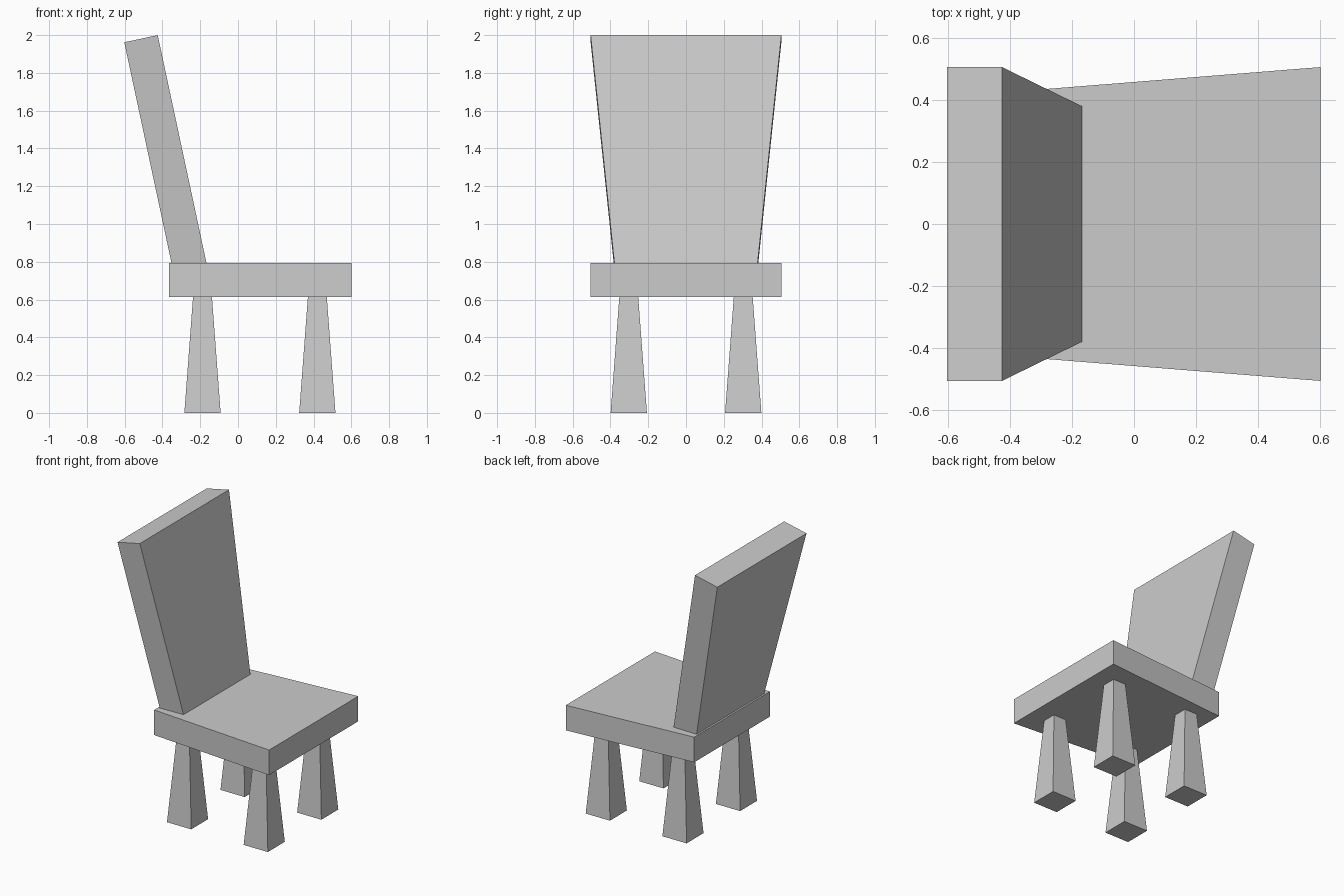
import bpy, bmesh
from math import atan2, hypot
from mathutils import Matrix, Vector

if "Cube" in bpy.data.objects:
    bpy.data.objects.remove(bpy.data.objects["Cube"])


def tapered_box(name, height, bottom, top, matrix):
    """Box on local z = 0 whose bottom and top are (x size, y size) rectangles."""
    bm = bmesh.new()
    bmesh.ops.create_cube(bm, size=1)
    for v in bm.verts:
        size = top if v.co.z > 0 else bottom
        v.co = (v.co.x * size[0], v.co.y * size[1], (v.co.z + 0.5) * height)
    mesh = bpy.data.meshes.new(name)
    bm.to_mesh(mesh)
    bm.free()
    obj = bpy.data.objects.new(name, mesh)
    obj.matrix_world = matrix
    bpy.context.collection.objects.link(obj)
    return obj


# Seat, narrower towards the backrest
BACK_X, FRONT_X, SEAT_Z, SEAT_H = -0.365, 0.60, 0.614, 0.18
seat = tapered_box("seat", SEAT_H, (FRONT_X - BACK_X, 1.01), (FRONT_X - BACK_X, 1.01),
                   Matrix.Translation(((BACK_X + FRONT_X) / 2, 0, SEAT_Z)))
for v in seat.data.vertices:
    if v.co.x < 0:
        v.co.y *= 0.428 / 0.505

# Backrest, leaning back and widening upwards
low, high = Vector((-0.2555, 0, 0.775)), Vector((-0.5135, 0, 1.981))
lean = atan2(high.x - low.x, high.z - low.z)
tapered_box("backrest", hypot(high.x - low.x, high.z - low.z), (0.181, 0.758), (0.181, 1.01),
            Matrix.Translation(low) @ Matrix.Rotation(lean, 4, 'Y'))

# Four legs, wider at the floor
for x, end in ((-0.188, "back"), (0.42, "front")):
    for y, side in ((-0.303, "right"), (0.303, "left")):
        tapered_box(f"{end}_{side}_leg", SEAT_Z, (0.192, 0.192), (0.1, 0.1),
                    Matrix.Translation((x, y, 0)))
